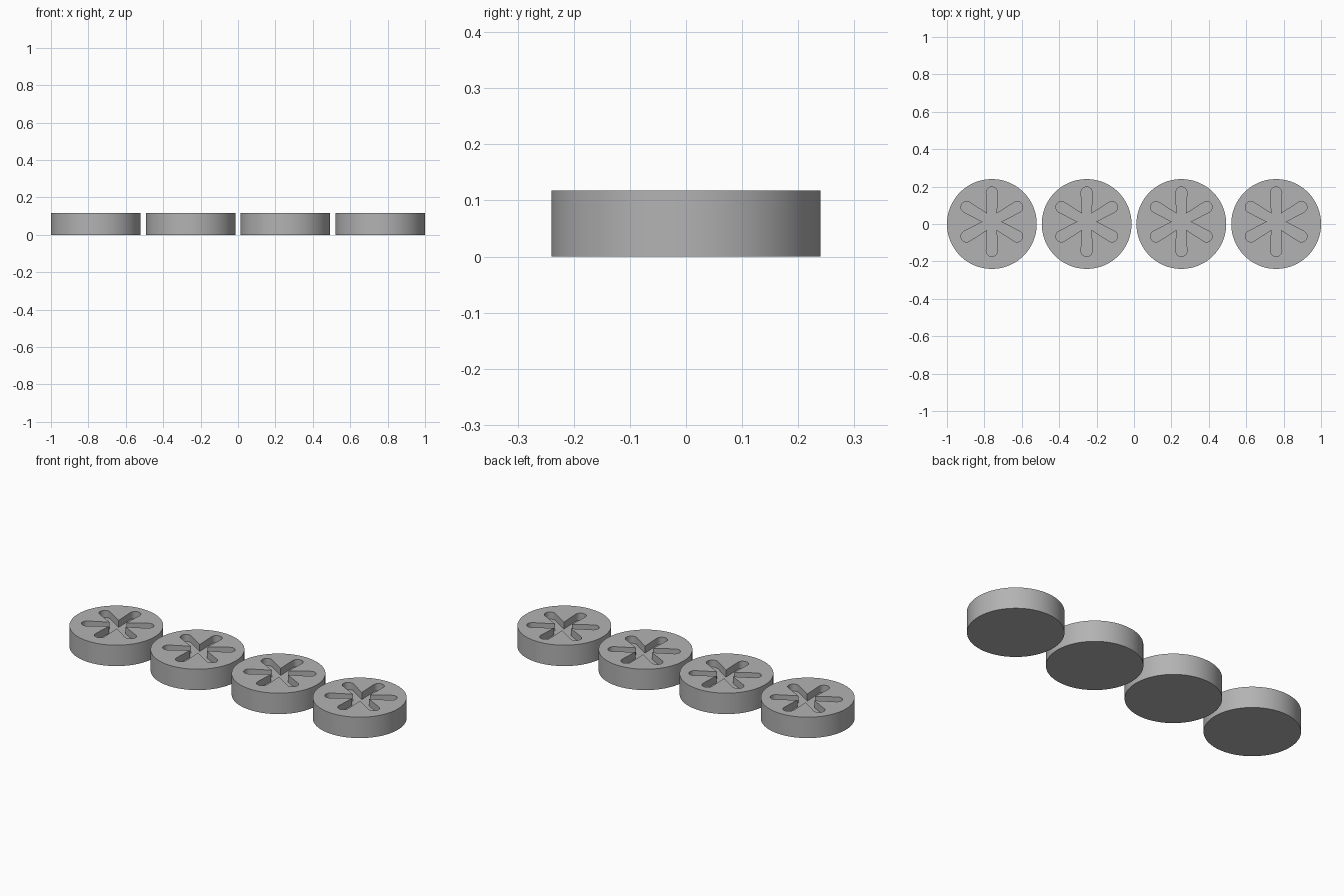
import bpy, bmesh
from math import sin, cos, pi, radians
from mathutils import Vector, Matrix

if "Cube" in bpy.data.objects:
    bpy.data.objects.remove(bpy.data.objects["Cube"])

RADIUS, HEIGHT, DEPTH = 0.24, 0.118, 0.04
NOTCH, TIP_R, REACH = 0.05, 0.03, 0.186
STAR_Y = 0.012

grey = bpy.data.materials.new("plain_grey")
grey.use_nodes = True
colour = (0.45, 0.45, 0.45, 1)
grey.diffuse_color = colour
grey.node_tree.nodes["Principled BSDF"].inputs["Base Color"].default_value = colour


def prism(name, outline, z0, z1, place):
    """Extrude a flat outline between two heights."""
    bm = bmesh.new()
    face = bm.faces.new([bm.verts.new((p.x, p.y, z0)) for p in outline])
    top = bmesh.ops.extrude_face_region(bm, geom=[face])["geom"]
    bmesh.ops.translate(bm, vec=(0, 0, z1 - z0),
                        verts=[g for g in top if isinstance(g, bmesh.types.BMVert)])
    bmesh.ops.recalc_face_normals(bm, faces=bm.faces)
    mesh = bpy.data.meshes.new(name)
    bm.to_mesh(mesh)
    bm.free()
    mesh.materials.append(grey)
    obj = bpy.data.objects.new(name, mesh)
    obj.location = place
    bpy.context.collection.objects.link(obj)
    return obj


def circle(radius, count):
    return [Vector((radius * cos(2 * pi * i / count), radius * sin(2 * pi * i / count)))
            for i in range(count)]


def star():
    """Six round-ended arms, meeting in sharp notches."""
    points = []
    for arm in range(6):
        turn = Matrix.Rotation(radians(30 + 60 * arm), 2)
        notch = Vector((NOTCH * cos(pi / 6), -NOTCH * sin(pi / 6)))
        points.append(turn @ notch)
        for i in range(13):
            a = -pi / 2 + pi * i / 12
            points.append(turn @ Vector((REACH - TIP_R + TIP_R * cos(a), TIP_R * sin(a))))
    return points


for number, x in enumerate((-0.76, -0.253, 0.253, 0.76), 1):
    # Round body
    disc = prism(f"disc_{number}", circle(RADIUS, 96), 0, HEIGHT, (x, 0, 0))

    # Sunken star in the top
    cutter = prism("star_cutter", star(), HEIGHT - DEPTH, HEIGHT + 0.05, (x, STAR_Y, 0))
    cutter.hide_render = True
    cut = disc.modifiers.new("star_recess", "BOOLEAN")
    cut.operation, cut.solver, cut.object = "DIFFERENCE", "EXACT", cutter

    bpy.ops.object.select_all(action="DESELECT")
    disc.select_set(True)
    bpy.context.view_layer.objects.active = disc
    bpy.ops.object.modifier_apply(modifier=cut.name)
    bpy.data.objects.remove(cutter)
    bpy.ops.object.shade_smooth_by_angle(angle=radians(30))
